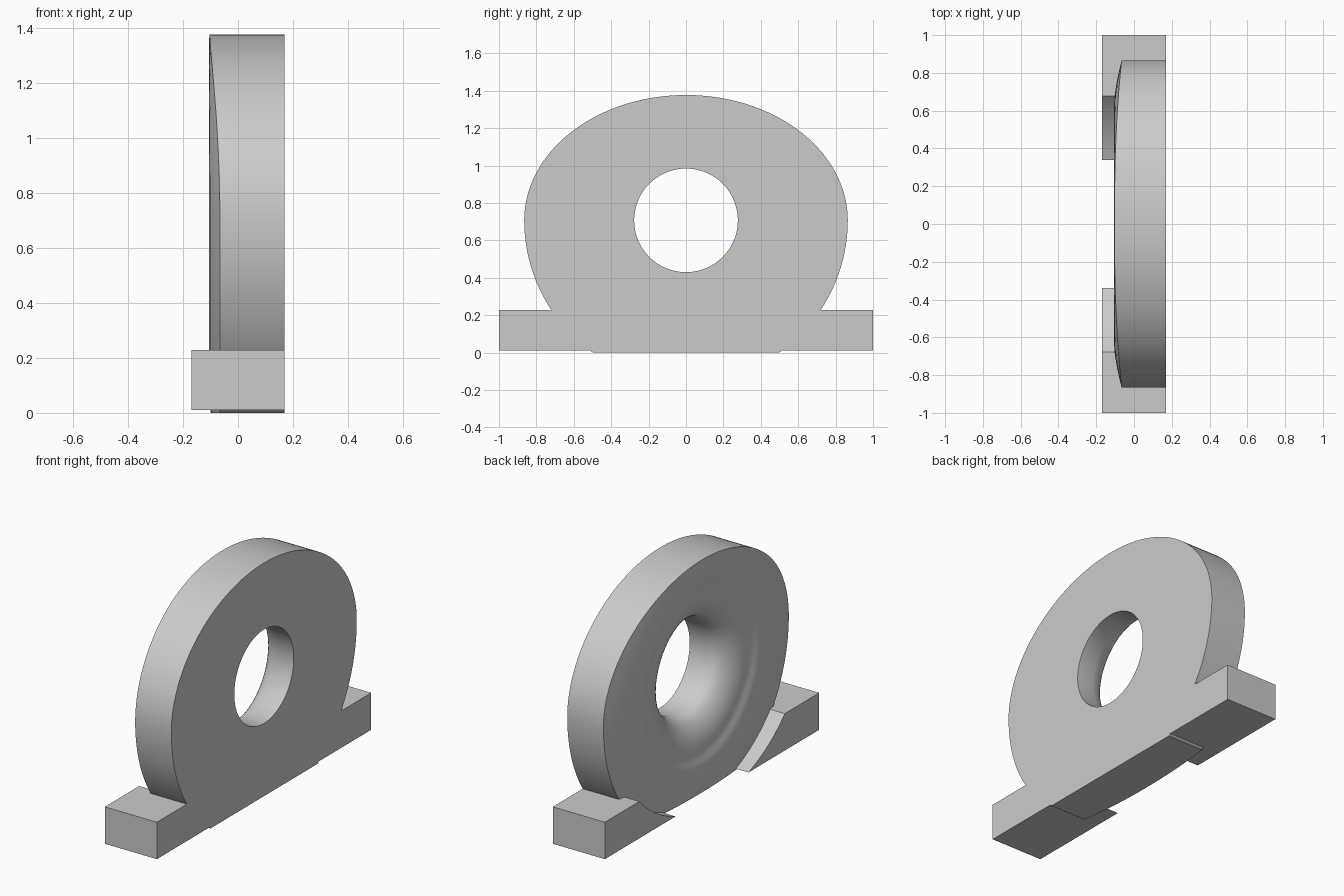
import bpy, bmesh, math
from mathutils import Vector

if "Cube" in bpy.data.objects:
    bpy.data.objects.remove(bpy.data.objects["Cube"])

BACK, CZ = 0.17, 0.707          # flat face position, bore height
SIDE_R, TOP_R = 0.865, 0.67     # half width and upper half height
BLOCK_LOW, BLOCK_TOP = 0.01, 0.228

grey = bpy.data.materials.new("plain_grey")
grey.use_nodes = True
grey.diffuse_color = (0.6, 0.6, 0.6, 1)
grey.node_tree.nodes["Principled BSDF"].inputs["Base Color"].default_value = (0.6, 0.6, 0.6, 1)


def finish(name, bm):
    bmesh.ops.recalc_face_normals(bm, faces=bm.faces)
    mesh = bpy.data.meshes.new(name)
    bm.to_mesh(mesh)
    bm.free()
    mesh.materials.append(grey)
    ob = bpy.data.objects.new(name, mesh)
    bpy.context.collection.objects.link(ob)
    bpy.ops.object.select_all(action='DESELECT')
    ob.select_set(True)
    bpy.context.view_layer.objects.active = ob
    bpy.ops.object.shade_smooth_by_angle(angle=math.radians(30))
    return ob


def smooth_path(pts, steps=3):
    """Catmull-Rom curve through the points."""
    p = [Vector(q) for q in pts]
    p = [p[0] * 2 - p[1]] + p + [p[-1] * 2 - p[-2]]
    out = []
    for a, b, c, d in zip(p, p[1:], p[2:], p[3:]):
        for i in range(steps):
            t = i / steps
            out.append(b + (c - a) * t / 2 + (a * 2 - b * 5 + c * 4 - d) * t * t / 2
                       + (b * 3 - a - c * 3 + d) * t ** 3 / 2)
    return out + [p[-2]]


def outline_radius(a):
    """Round below, flattened ellipse above, cut level at the ground."""
    s, c = math.sin(a), math.cos(a)
    if s >= 0:
        return 1 / math.hypot(c / SIDE_R, s / TOP_R)
    return min(SIDE_R, CZ / -s)


# Ring body: flared bore, dished rim and flat back, swept around the bore
flare = smooth_path([(0.277, 0.06), (0.292, 0.01), (0.32, -0.025), (0.37, -0.058),
                     (0.43, -0.078), (0.49, -0.085), (0.54, -0.1), (0.6, -0.105)])
RIM_START = 0.6


def rim_x(r):
    t = max(0, (r - 0.65) / (SIDE_R - 0.65))
    return -0.105 + 0.039 * t ** 1.4


corner = math.asin(CZ / SIDE_R)
angles = sorted([math.tau * i / 160 for i in range(160)] + [math.pi + corner, math.tau - corner])
bm = bmesh.new()
sections = []
for a in angles:
    edge = outline_radius(a)
    section = [(0.277, BACK)] + [tuple(q) for q in flare]
    for i in range(1, 7):
        r = RIM_START + (edge - RIM_START) * i / 6
        section.append((r, rim_x(r)))
    section.append((edge, BACK))
    sections.append([bm.verts.new((x, r * math.cos(a), CZ + r * math.sin(a))) for r, x in section])
for j, here in enumerate(sections):
    after = sections[(j + 1) % len(sections)]
    for i in range(len(here)):
        k = (i + 1) % len(here)
        bm.faces.new((here[i], here[k], after[k], after[i]))
finish("ring_body", bm)

# Foot blocks with a curved inner cut
for name, side in (("front_foot", -1), ("back_foot", 1)):
    profile = [(1, BLOCK_LOW), (1, BLOCK_TOP)]
    for i in range(17):
        z = BLOCK_TOP + (BLOCK_LOW - BLOCK_TOP) * i / 16
        profile.append((0.874 * math.sqrt(1 - ((z - 0.7) / 0.749) ** 2), z))
    bm = bmesh.new()
    face = bm.faces.new([bm.verts.new((-0.17, side * y, z)) for y, z in profile])
    new = bmesh.ops.extrude_face_region(bm, geom=[face])["geom"]
    bmesh.ops.translate(bm, vec=(BACK + 0.17, 0, 0),
                        verts=[v for v in new if isinstance(v, bmesh.types.BMVert)])
    finish(name, bm)
